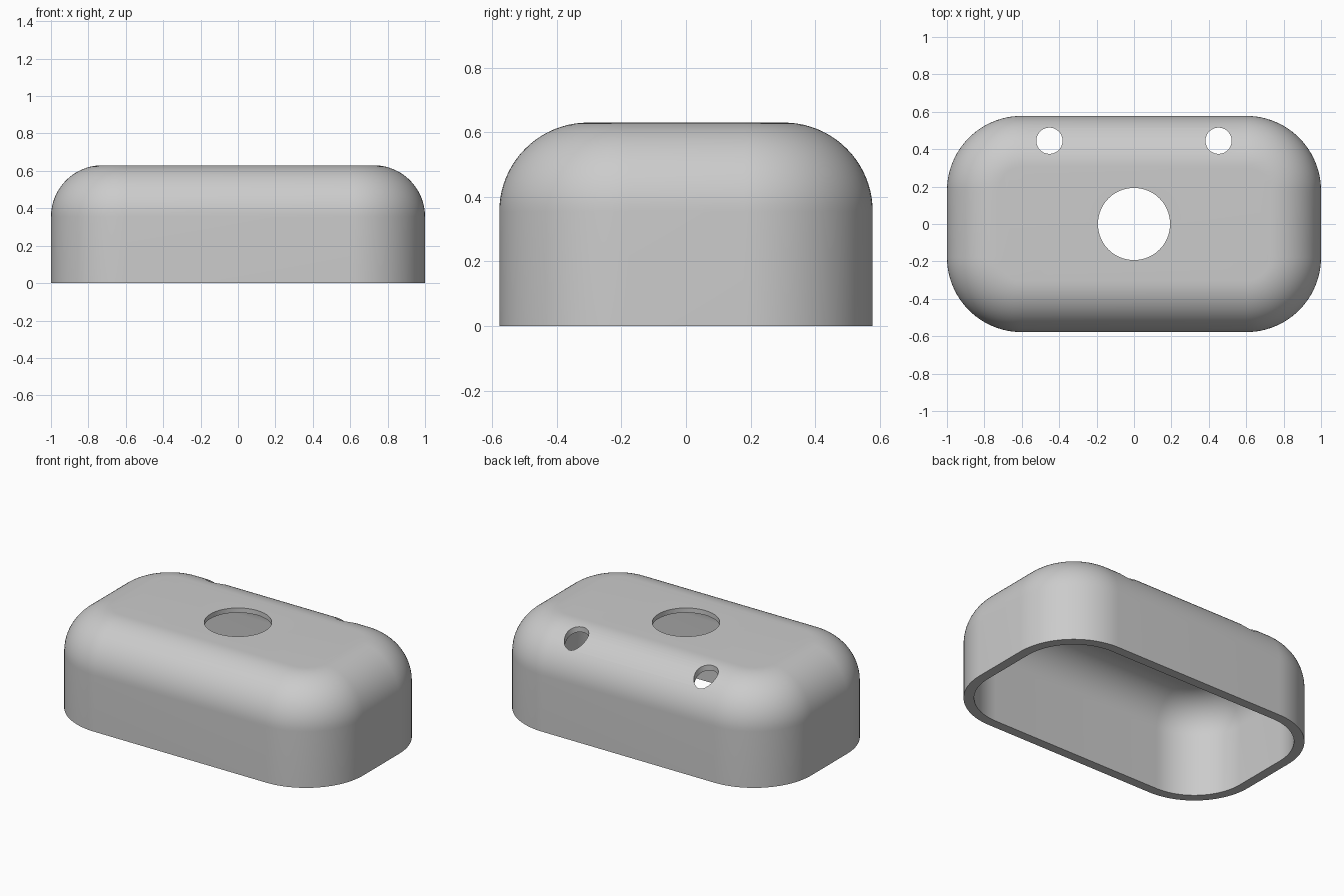
import bpy
import bmesh
from math import sin, cos, pi, radians

cube = bpy.data.objects.get("Cube")
if cube:
    bpy.data.objects.remove(cube, do_unlink=True)

HALF_X, HALF_Y, HEIGHT = 1.0, 0.578, 0.63
CORNER, FILLET = 0.4, 0.275
WALL, ROOF = 0.06, 0.03
CORNER_STEPS, FILLET_STEPS = 24, 20

grey = bpy.data.materials.new("plain grey")
grey.use_nodes = True
grey.diffuse_color = (0.6, 0.6, 0.6, 1)
grey.node_tree.nodes["Principled BSDF"].inputs["Base Color"].default_value = (0.6, 0.6, 0.6, 1)


def ring(bm, inset, z):
    """Rounded rectangle of vertices, shrunk inward by inset."""
    verts = []
    for k, (sx, sy) in enumerate([(1, 1), (-1, 1), (-1, -1), (1, -1)]):
        for i in range(CORNER_STEPS + 1):
            a = (k + i / CORNER_STEPS) * pi / 2
            r = CORNER - inset
            verts.append(bm.verts.new((sx * (HALF_X - CORNER) + r * cos(a),
                                       sy * (HALF_Y - CORNER) + r * sin(a), z)))
    return verts


def dome(bm, inset, top, fillet):
    """Straight wall, rounded shoulder and flat roof; returns the bottom ring."""
    rings = [ring(bm, inset, 0)]
    for i in range(FILLET_STEPS + 1):
        a = i / FILLET_STEPS * pi / 2
        rings.append(ring(bm, inset + fillet * (1 - cos(a)), top - fillet * (1 - sin(a))))
    for low, high in zip(rings, rings[1:]):
        join(bm, low, high)
    bm.faces.new(rings[-1])
    return rings[0]


def join(bm, low, high):
    n = len(low)
    for i in range(n):
        j = (i + 1) % n
        bm.faces.new((low[i], low[j], high[j], high[i]))


# Hollow cover: outer dome, inner dome and the rim between them
bm = bmesh.new()
outer = dome(bm, 0, HEIGHT, FILLET)
inner = dome(bm, WALL, HEIGHT - ROOF, FILLET - WALL)
join(bm, outer, inner)
bmesh.ops.recalc_face_normals(bm, faces=bm.faces)
mesh = bpy.data.meshes.new("cover_shell")
bm.to_mesh(mesh)
bm.free()
cover = bpy.data.objects.new("cover_shell", mesh)
bpy.context.collection.objects.link(cover)
mesh.materials.append(grey)

# Vertical holes: large central one and two small ones at the back
bpy.context.view_layer.objects.active = cover
for name, x, y, radius in [("centre_hole", 0, 0, 0.193),
                           ("back_hole_left", 0.452, 0.445, 0.07),
                           ("back_hole_right", -0.452, 0.445, 0.07)]:
    bpy.ops.mesh.primitive_cylinder_add(vertices=64, radius=radius, depth=0.6,
                                        location=(x, y, 0.6))
    cutter = bpy.context.object
    cutter.name = name + "_cutter"
    cutter.data.materials.append(grey)
    mod = cover.modifiers.new(name, "BOOLEAN")
    mod.operation = "DIFFERENCE"
    mod.solver = "EXACT"
    mod.object = cutter
    bpy.context.view_layer.objects.active = cover
    bpy.ops.object.modifier_apply(modifier=name)
    bpy.data.objects.remove(cutter, do_unlink=True)

# Smooth shading with crisp rim and hole edges
bpy.ops.object.select_all(action="DESELECT")
cover.select_set(True)
bpy.context.view_layer.objects.active = cover
bpy.ops.object.shade_smooth_by_angle(angle=radians(30))
